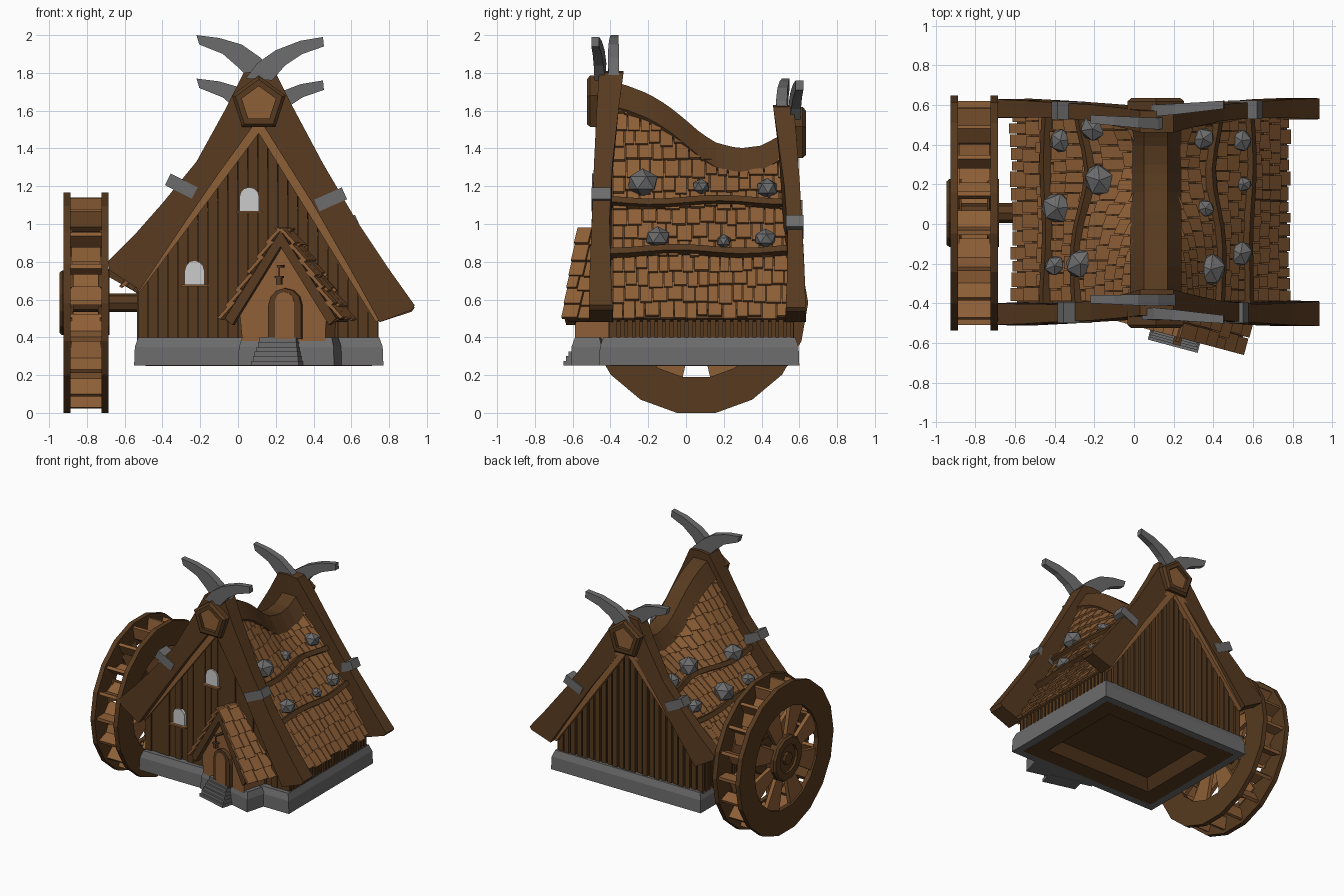
import bpy, bmesh, random
from math import sin, cos, pi, radians
from mathutils import Vector, Matrix

if "Cube" in bpy.data.objects:
    bpy.data.objects.remove(bpy.data.objects["Cube"])

random.seed(4)


def material(name, col):
    m = bpy.data.materials.new(name)
    m.diffuse_color = (*col, 1)
    m.use_nodes = True
    m.node_tree.nodes["Principled BSDF"].inputs["Base Color"].default_value = m.diffuse_color
    return m


LIGHT = material("light_wood", (0.27, 0.115, 0.038))
DARK = material("dark_wood", (0.095, 0.042, 0.014))
STONE = material("stone", (0.15, 0.15, 0.15))
PANE = material("pane", (0.6, 0.6, 0.6))
I = Matrix.Identity(4)


class Part:
    """Collects simple solids into one named mesh."""
    def __init__(self, name, mat):
        self.name, self.mat, self.bm = name, mat, bmesh.new()

    def loft(self, sections, loop=False, M=I):
        rings = [[self.bm.verts.new(M @ Vector(p)) for p in s] for s in sections]
        n, k = len(rings), len(rings[0])
        for i in range(n if loop else n - 1):
            a, b = rings[i], rings[(i + 1) % n]
            for j in range(k):
                self.bm.faces.new((a[j], a[(j + 1) % k], b[(j + 1) % k], b[j]))
        if not loop:
            self.bm.faces.new(rings[0])
            self.bm.faces.new(rings[-1])
        return self

    def prism(self, pts, y0, y1, M=I):
        return self.loft([[(x, y, z) for x, z in pts] for y in (y0, y1)], M=M)

    def box(self, x0, x1, y0, y1, z0, z1, M=I):
        return self.prism([(x0, z0), (x1, z0), (x1, z1), (x0, z1)], y0, y1, M)

    def done(self):
        bmesh.ops.recalc_face_normals(self.bm, faces=self.bm.faces)
        me = bpy.data.meshes.new(self.name)
        self.bm.to_mesh(me)
        self.bm.free()
        me.materials.append(self.mat)
        bpy.context.collection.objects.link(bpy.data.objects.new(self.name, me))


def lerp(a, b, t):
    return a + (b - a) * t


def rect(x0, x1, y0, y1, z, d=0):
    return [(x0 + d, y0 + d, z), (x1 - d, y0 + d, z), (x1 - d, y1 - d, z), (x0 + d, y1 - d, z)]


def arch(cx, w, z0, z1):
    return [(cx - w, z0), (cx + w, z0)] + [(cx + w * cos(a * pi / 6), z1 - w + w * sin(a * pi / 6)) for a in range(7)]


def ngon(cx, cz, r, n):
    return [(cx + r * sin(2 * pi * i / n), cz + r * cos(2 * pi * i / n)) for i in range(n)]


# Stone foundation and recessed wooden floor
F = (-0.55, 0.77, -0.46, 0.60)
Part("foundation", STONE).loft([rect(*F, 0.37, 0.06), rect(*F, 0.25, 0.06), rect(*F, 0.25), rect(*F, 0.35, 0.004),
                                rect(*F, 0.40, 0.022)]).done()
Part("floor", DARK).loft([rect(*F, 0.36, 0.06), rect(*F, 0.249, 0.06), rect(*F, 0.249, 0.19), rect(*F, 0.32, 0.25)]).done()

# Saddle-shaped ridge and roof surface
RIDGE = [(-0.48, 1.77), (-0.33, 1.74), (-0.2, 1.69), (-0.1, 1.63), (0, 1.55), (0.08, 1.48), (0.16, 1.43),
         (0.28, 1.40), (0.4, 1.415), (0.5, 1.47), (0.6, 1.55)]


def ridge(y):
    for (a, za), (b, zb) in zip(RIDGE, RIDGE[1:]):
        if y <= b:
            return lerp(za, zb, (y - a) / (b - a))
    return RIDGE[-1][1]


def roof_point(s):
    xe, ze = (0.755, 0.5) if s > 0 else (-0.59, 0.67)

    def P(y, z):
        zt = ridge(y) - 0.1
        t = max((zt - z) / (zt - ze), 0)
        bulge = 0.28 * (1.55 - ridge(y)) * sin(pi * min(t, 1))
        return Vector((lerp(0.11 + s * 0.08, xe, t) + s * bulge, y, min(z, zt)))
    return P, ze


def shingles(part, P, n, z0, z1, dz, y0, y1, w, M=I):
    z = z0
    while z < z1:
        y = y0
        while y < y1 - 0.01:
            ye = min(y + w * random.uniform(0.75, 1.25), y1)
            zl = z + random.uniform(-0.012, 0.012)
            c = [P(y + .003, zl), P(ye - .003, zl), P(ye - .003, zl + dz * 1.25), P(y + .003, zl + dz * 1.25)]
            if min((c[0] - c[3]).length, (c[1] - c[2]).length) > 0.01:
                up = [p + n * h for p, h in zip(c, (.03, .03, .01, .01))]
                part.loft([[p - n * 0.018 for p in up], up], M=M)
            y = ye
        z += dz


ys = [lerp(-0.4, 0.57, i / 20) for i in range(21)]
cover, tiles = Part("roof_deck", DARK), Part("roof_shingles", LIGHT)
battens = Part("roof_battens", DARK)
ROCKS = {1: [(-.23, 1.2, .08), (.08, 1.18, .045), (.43, 1.17, .058), (-.15, .91, .063), (.2, .89, .04), (.42, .905, .055)],
         -1: [(.42, .97, .058), (.48, 1.15, .065), (.22, 1.16, .08), (.08, .96, .082), (-.21, .95, .052), (-.2, 1.13, .075)]}
rocks = Part("roof_rocks", STONE)
for s in (1, -1):
    P, ze = roof_point(s)
    n = Vector((s * 0.85, 0, 0.53))
    secs = []
    for y in ys:
        top = [P(y, lerp(ridge(y) - 0.1, ze, t / 6)) for t in range(7)]
        secs.append(top + [p - n * 0.04 for p in reversed(top)])
    cover.loft(secs)
    shingles(tiles, P, n, ze - 0.005, 1.65, 0.083, -0.39, 0.56, 0.066)
    for k, z in enumerate((1.1, 0.84) if s > 0 else (1.1, 0.89)):
        secs = []
        for y in ys[::2]:
            p = P(y, z + 0.01 * sin(9 * y + 2 * k))
            secs.append([p + n * a + Vector((-s * .53, 0, .85)) * b for a, b in ((0, -.022), (.055, -.018), (.055, .018), (0, .022))])
        battens.loft(secs)
    for y, z, r in ROCKS[s]:
        M = Matrix.Translation(P(y, z) + n * 0.035) @ Matrix.Rotation(random.random() * 3, 4, 'Z') @ Matrix.Diagonal((1, 1.12, 0.95, 1))
        bmesh.ops.create_icosphere(rocks.bm, subdivisions=1, radius=r, matrix=M)
for p in (cover, tiles, battens, rocks):
    p.done()
Part("ridge_cap", DARK).loft([[(0.11 + x, y, ridge(y) + z) for x, z in
                               ((-.13, -.13), (-.06, 0), (.06, 0), (.13, -.13), (.1, -.17), (0, -.06), (-.1, -.17))]
                              for y in [lerp(-0.45, 0.58, i / 22) for i in range(23)]]).done()

# Gable ends: boards, trim, pentagon plaques, horns and stone bands
BOARDS = [[(.11, 1.81), (.2, 1.80), (.29, 1.62), (.45, 1.32), (.62, 1.03), (.8, .76), (.935, .57), (.92, .545), (.75, .48), (.6, .75), (.4, 1.1), (.11, 1.56)],
          [(.11, 1.81), (.03, 1.80), (-.06, 1.62), (-.22, 1.33), (-.4, 1.11), (-.55, .94), (-.69, .80), (-.68, .755), (-.52, .65), (-.3, .98), (-.1, 1.27), (.11, 1.56)]]
TRIM = [[(.11, 1.6), (.79, .52), (.73, .48), (.11, 1.48)], [(.11, 1.6), (-.57, .69), (-.52, .64), (.11, 1.48)]]
HORNS = [[(.04, 1.77), (.1, 1.85), (.2, 1.92), (.33, 1.97), (.45, 1.99), (.455, 1.94), (.34, 1.90), (.25, 1.84), (.18, 1.76)],
         [(.21, 1.79), (.12, 1.88), (.02, 1.95), (-.1, 1.985), (-.22, 2.0), (-.205, 1.95), (-.08, 1.90), (.0, 1.83), (.08, 1.75)]]
for end, k, yt, yb, h in (("front", 1, -0.395, -0.45, .065), ("back", .864, 0.515, 0.58, .055)):
    f = -1 if end == "front" else 1
    sq = lambda pts: [(x, .48 + (z - .48) * k) for x, z in pts]
    along = lambda z: (z - .48) / (1.33 * k)
    lean = lambda z: lerp(yb, yt, along(z)) + f * 0.025 * sin(pi * along(z))
    half = lambda z: h * (0.66 + 0.34 * abs(2 * along(z) - 1))
    board, trim, horn = Part(end + "_gable_boards", DARK), Part(end + "_gable_trim", LIGHT), Part(end + "_horns", STONE)
    band = Part(end + "_bands", STONE)
    yw = -0.40 if f < 0 else 0.56
    drop = 0 if f < 0 else -0.23
    for i in (0, 1):
        board.loft([[(x, lean(z) + d * half(z), z) for x, z in sq(BOARDS[i])] for d in (-1, 1)])
        trim.prism(sq(TRIM[i]), yw - 0.01, yw + f * 0.035)
        y0 = yt + f * 0.055 if i == 0 else yt - f * 0.01
        slope = 0.09 if i == 0 else 0.07 if f > 0 else -0.02
        horn.loft([[(x, y0 + d * (1.1 - abs(x - .11)) + f * slope * abs(x - .11), z + drop) for x, z in HORNS[i]] for d in (-.027, .027)])
    spots = ((.49, 1.13, 24), (-.30, 1.2, -27)) if f < 0 else ((.56, .985, 24), (-.33, 1.06, -27))
    for x, z, a in spots:
        M = Matrix.Translation((x, lean(z), z)) @ Matrix.Rotation(-radians(a), 4, 'Y')
        w = half(z) + .008
        band.box(-.08, .08, -w, w, -.034, .034, M)
    for p in (board, trim, horn, band):
        p.done()
    zc, yp = (1.635, -0.44) if f < 0 else (1.47, 0.55)
    po = f * 0.085
    plaque = Part(end + "_plaque_frame", DARK)
    plaque.loft([[(.11 + r * sin(a), yp + d, zc + r * cos(a)) for r, d in ((.095, 0), (.15, 0), (.15, po * .8), (.13, po), (.095, po))]
                 for a in [2 * pi * i / 5 for i in range(5)]], loop=True).done()
    Part(end + "_plaque", LIGHT).prism(ngon(.11, zc, .1, 5), yp, yp + po * 0.7).done()


# Walls: solid core covered with vertical planks
def wall_top(x, k):
    z = lerp(.66, 1.54, (x + .53) / .64) if x < .11 else lerp(1.54, .51, (x - .11) / .63)
    return .48 + (z - .48) * k


core = [(-.52, .38), (.73, .38), (.73, .52), (.11, 1.36), (-.52, .67)]
Part("wall_core", DARK).prism(core, -0.385, 0.54).done()
planks = Part("wall_planks", DARK)
for k, y, f in ((1, -.38, -1), (.864, .54, 1)):
    for i in range(24):
        x0 = -.53 + i * 1.27 / 24
        x1 = x0 + 1.27 / 24 - (0.002 if f < 0 else 0.014)
        pts = [(x0, .38), (x1, .38), (x1, wall_top(x1, k))] + ([(.11, wall_top(.11, k))] if x0 < .11 < x1 else []) + [(x0, wall_top(x0, k))]
        planks.prism(pts, y, y + f * random.uniform(.014, .032))
for i in range(24):
    y = -.39 + i * .04
    planks.box(.72, .745, y, y + .026, .38, .55)
    planks.box(-.535, -.51, y, y + .026, .38, .72)
planks.done()

# Arched windows with sills
panes, sills = Part("windows", PANE), Part("window_sills", LIGHT)
for x, z in ((.06, 1.07), (-.23, .68)):
    panes.prism(arch(x, .052, z, z + .125), -.418, -.39)
    sills.box(x - .07, x + .07, -.44, -.39, z - .012, z)
panes.done()
sills.done()

# Turned entrance porch
MP = Matrix.Translation((.225, -.565, 0)) @ Matrix.Rotation(radians(-15), 4, 'Z')
Part("porch_wall", LIGHT).prism([(-.22, .38), (.235, .38), (.24, .54), (0, .92), (-.235, .54)], .04, .24, MP).done()
Part("porch_base", STONE).loft([rect(-.24, .285, .03, .2, .251), rect(-.24, .285, .03, .2, .35, .003), rect(-.24, .285, .03, .2, .40, .018)], M=MP).done()
ptrim, ptiles, pdeck = Part("porch_trim", DARK), Part("porch_shingles", LIGHT), Part("porch_roof_deck", DARK)
for s in (1, -1):
    ptrim.prism([(0, .965), (s * .305, .5), (s * .265, .465), (0, .88)], .0, .05, MP)
    pdeck.prism([(0, .975), (s * .315, .495), (s * .29, .48), (0, .93)], .02, .34, MP)
    shingles(ptiles, lambda y, z: Vector((s * .315 * max(.975 - z, 0) / .48, y, min(z, .975))),
             Vector((s * .84, 0, .55)), .48, .96, .08, -.01, .34, .08, MP)
for p in (ptrim, ptiles, pdeck):
    p.done()
Part("door_frame", DARK).prism(arch(.02, .09, .39, .66), .01, .06, MP).done()
Part("door", LIGHT).prism(arch(.02, .052, .39, .64), .004, .06, MP).done()
steps = Part("steps", STONE)
for i in range(6):
    w = .13 - .006 * i
    steps.box(-.016 - w, -.016 + w, -.057 + .013 * i, .06, .25, .25 + .025 * (i + 1), MP)
steps.done()
lamp = Part("lantern", DARK)
lamp.box(-.01, .01, -.03, .06, .77, .782, MP).box(-.004, .004, -.03, -.022, .72, .77, MP)
lamp.box(-.02, .02, -.046, -.006, .715, .724, MP).box(-.014, .014, -.04, -.012, .68, .715, MP)
lamp.done()

# Water wheel
WC = Matrix.Translation((0, .055, .583))


def ring(part, prof, n):
    part.loft([[(x, r * sin(a), r * cos(a)) for x, r in prof] for a in [2 * pi * (i + .5) / n for i in range(n)]], loop=True, M=WC)


rims, blades, spokes, hub = Part("wheel_rims", DARK), Part("wheel_paddles", LIGHT), Part("wheel_spokes", LIGHT), Part("wheel_hub", DARK)
for x0, x1 in ((-.925, -.888), (-.722, -.685)):
    ring(rims, [(x0, .40), (x0, .592), (x1, .592), (x1, .40)], 18)
for i in range(18):
    R = WC @ Matrix.Rotation(2 * pi * (i + .5) / 18, 4, 'X')
    blades.loft([[(x, -.012, .47), (x, .012, .47), (x, .012, .565), (x, -.012, .565)] for x in (-.89, -.72)], M=R)
    blades.loft([[(x, -.012, .47), (x, .012, .47), (x, .085, .405), (x, .065, .395)] for x in (-.89, -.72)], M=R)
for i in range(8):
    R = WC @ Matrix.Rotation(2 * pi * (i + .5) / 8, 4, 'X')
    for x0, x1 in ((-.91, -.88), (-.73, -.70)):
        spokes.loft([[(x, -.035, .1), (x, .035, .1), (x, .09, .43), (x, -.09, .43)] for x in (x0, x1)], M=R)
for x0, x1 in ((-.945, -.87), (-.74, -.68)):
    ring(hub, [(x0, .11), (x0, .165), (x0 + .015, .178), (x1, .178), (x1, .11)], 12)
    ring(hub, [(x0 + .02, .03), (x0 + .02, .12), (x1 - .01, .12), (x1 - .01, .03)], 12)
for p in (rims, blades, spokes, hub):
    p.done()
axle = Part("wheel_axle", DARK)
axle.loft([[(x, .05 * sin(a * pi / 4), .05 * cos(a * pi / 4)) for a in range(8)] for x in (-.945, -.48)], M=WC).done()
